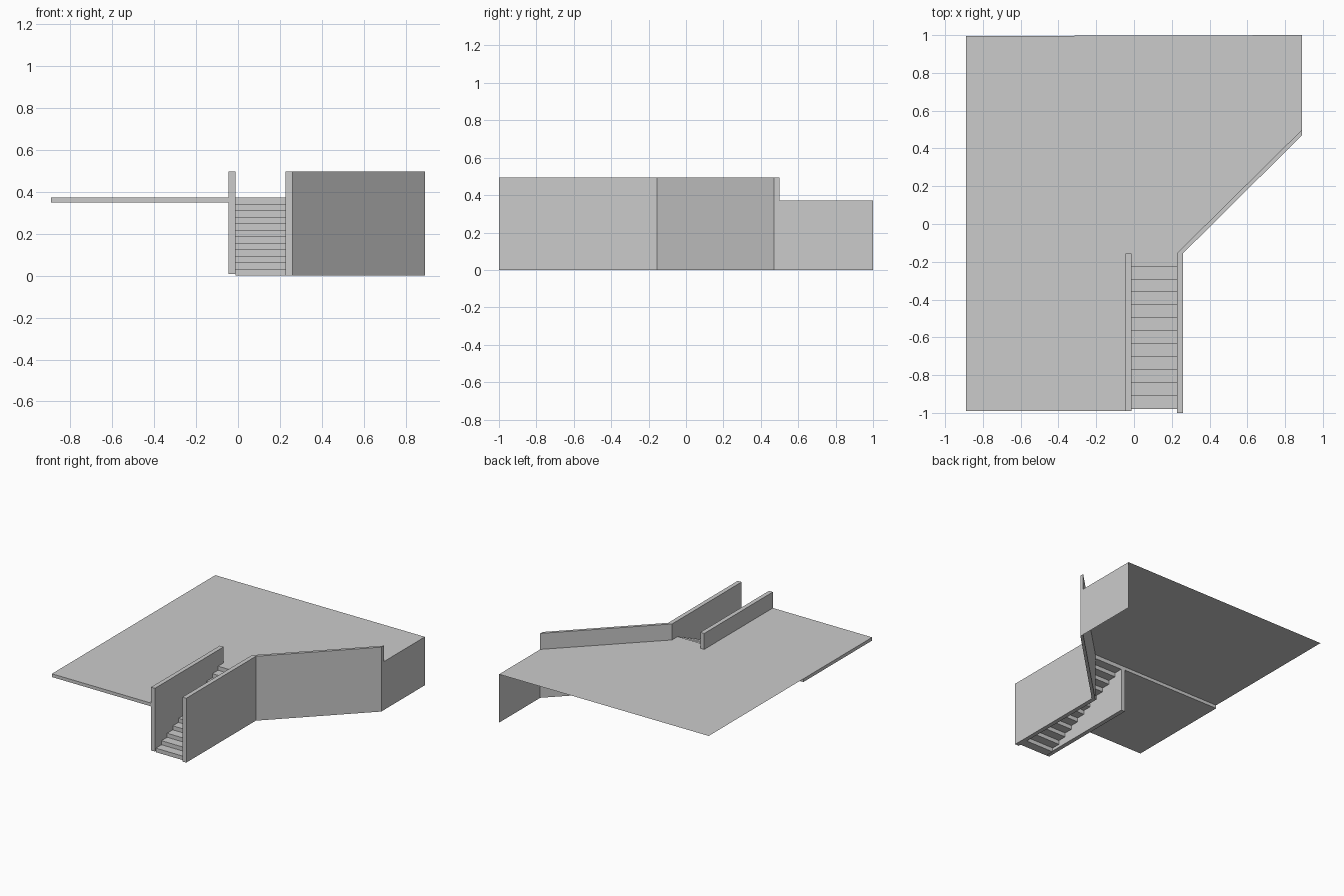
import bpy, bmesh

if "Cube" in bpy.data.objects:
    bpy.data.objects.remove(bpy.data.objects["Cube"])

TOP, RAIL = 0.372, 0.495      # platform height, wall height
HALF = 0.89                   # half width of the platform
STAIR_BACK = -0.155           # where the stairs meet the platform


def finish(name, bm, recalc=True):
    if recalc:
        bmesh.ops.recalc_face_normals(bm, faces=bm.faces)
    mesh = bpy.data.meshes.new(name)
    bm.to_mesh(mesh)
    bm.free()
    obj = bpy.data.objects.new(name, mesh)
    bpy.context.collection.objects.link(obj)
    return obj


def prism(name, outline, z0, z1):
    """Extrude a plan outline between two heights."""
    bm = bmesh.new()
    face = bm.faces.new([bm.verts.new((x, y, z0)) for x, y in outline])
    out = bmesh.ops.extrude_face_region(bm, geom=[face])
    for v in out["geom"]:
        if isinstance(v, bmesh.types.BMVert):
            v.co.z = z1
    return finish(name, bm)


def box(name, x0, x1, y0, y1, z0, z1):
    return prism(name, [(x0, y0), (x1, y0), (x1, y1), (x0, y1)], z0, z1)


def sheet(name, points):
    bm = bmesh.new()
    bm.faces.new([bm.verts.new(p) for p in points])
    return finish(name, bm, recalc=False)


# Main platform: a thin sheet with one corner cut away
plan = [(-HALF, STAIR_BACK), (0.227, STAIR_BACK), (HALF, 0.50), (HALF, 1.0), (-HALF, 0.995)]
sheet("platform", [(x, y, TOP) for x, y in plan])

# Side facing that drops from the platform to the ground
sheet("side_facing", [(HALF, 0.50, 0), (HALF, 1.0, 0), (HALF, 1.0, TOP), (HALF, 0.50, TOP)])

# Slab beside the stairs
box("front_slab", -HALF, -0.046, -0.99, STAIR_BACK, 0.347, TOP)

# Wall left of the stairs
box("left_stair_wall", -0.046, -0.013, -0.99, STAIR_BACK, 0.008, RAIL)

# Wall right of the stairs, turning diagonally along the platform
prism("right_wall", [(0.227, -1.0), (0.26, -1.0), (0.26, STAIR_BACK), (HALF, 0.47),
                     (HALF, 0.50), (0.227, STAIR_BACK)], 0, RAIL)

# Twelve steps, open underneath
COUNT, FRONT = 12, -0.98
depth, rise = (STAIR_BACK - FRONT) / COUNT, TOP / COUNT
for i in range(COUNT):
    y = FRONT + i * depth
    box(f"step_{i + 1}", -0.013, 0.227, y, y + depth, i * rise, (i + 1) * rise)
